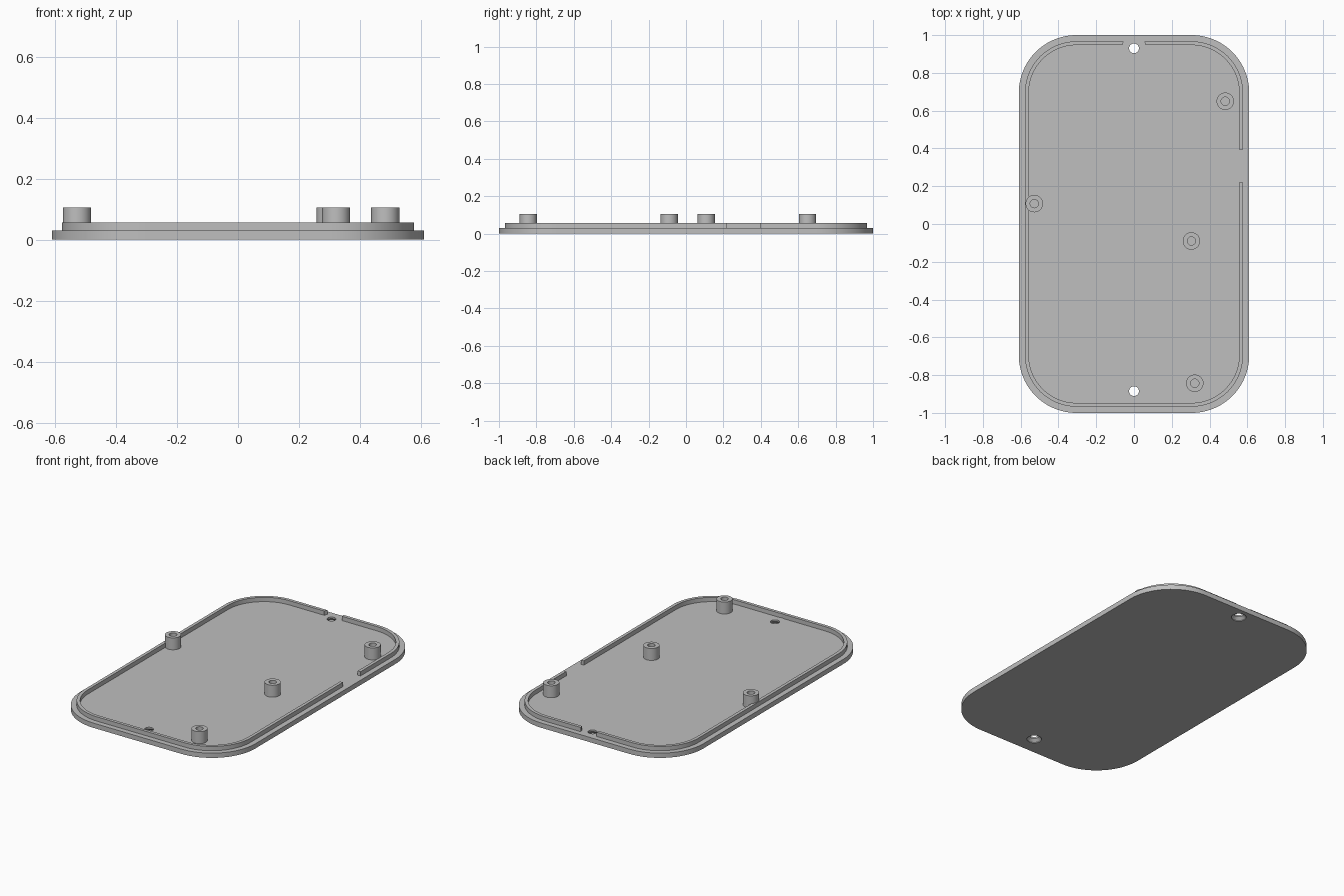
import bpy
import bmesh
import math

if "Cube" in bpy.data.objects:
    bpy.data.objects.remove(bpy.data.objects["Cube"], do_unlink=True)

# Single flat plastic colour
grey = bpy.data.materials.new("grey_plastic")
grey.use_nodes = True
COLOUR = (0.52, 0.52, 0.52, 1)
grey.diffuse_color = COLOUR
grey.node_tree.nodes["Principled BSDF"].inputs["Base Color"].default_value = COLOUR

FLOOR, LIP_TOP, BOSS_TOP = 0.03, 0.057, 0.105
HALF_X, HALF_Y, RADIUS = 0.61, 1.0, 0.305


def new_object(name, bm):
    bmesh.ops.recalc_face_normals(bm, faces=bm.faces)
    mesh = bpy.data.meshes.new(name)
    bm.to_mesh(mesh)
    bm.free()
    mesh.materials.append(grey)
    obj = bpy.data.objects.new(name, mesh)
    bpy.context.collection.objects.link(obj)
    return obj


def rounded_slab(name, inset, z0, z1, segments=24):
    """Rounded rectangle, inset from the plate's outline, from z0 to z1."""
    r = RADIUS - inset
    cx, cy = HALF_X - RADIUS, HALF_Y - RADIUS
    bm = bmesh.new()
    ring = []
    for q, (sx, sy) in enumerate([(1, 1), (-1, 1), (-1, -1), (1, -1)]):
        for i in range(segments + 1):
            a = math.pi / 2 * (q + i / segments)
            ring.append(bm.verts.new((sx * cx + r * math.cos(a),
                                      sy * cy + r * math.sin(a), z0)))
    face = bm.faces.new(ring)
    extruded = bmesh.ops.extrude_face_region(bm, geom=[face])
    top = [v for v in extruded["geom"] if isinstance(v, bmesh.types.BMVert)]
    bmesh.ops.translate(bm, verts=top, vec=(0, 0, z1 - z0))
    return new_object(name, bm)


def lathe(name, profile, x, y, closed=False, steps=40):
    """Spin (radius, z) points round a vertical axis at x, y."""
    bm = bmesh.new()
    rings = []
    for r, z in profile:
        rings.append([bm.verts.new((x + r * math.cos(2 * math.pi * i / steps),
                                    y + r * math.sin(2 * math.pi * i / steps), z))
                      for i in range(steps)])
    pairs = list(zip(rings, rings[1:]))
    if closed:
        pairs.append((rings[-1], rings[0]))
    else:
        bm.faces.new(rings[0])
        bm.faces.new(rings[-1])
    for a, b in pairs:
        for i in range(steps):
            j = (i + 1) % steps
            bm.faces.new((a[i], a[j], b[j], b[i]))
    return new_object(name, bm)


def box(name, x0, x1, y0, y1, z0, z1):
    bm = bmesh.new()
    bmesh.ops.create_cube(bm, size=1)
    bmesh.ops.scale(bm, verts=bm.verts, vec=(x1 - x0, y1 - y0, z1 - z0))
    bmesh.ops.translate(bm, verts=bm.verts,
                        vec=((x0 + x1) / 2, (y0 + y1) / 2, (z0 + z1) / 2))
    return new_object(name, bm)


def cut(target, cutters):
    """Subtract each cutter, apply, and discard the cutters."""
    bpy.context.view_layer.objects.active = target
    for cutter in cutters:
        cutter.hide_render = True
        mod = target.modifiers.new("cut", 'BOOLEAN')
        mod.operation = 'DIFFERENCE'
        mod.solver = 'EXACT'
        mod.object = cutter
        bpy.ops.object.modifier_apply(modifier=mod.name)
        bpy.data.objects.remove(cutter, do_unlink=True)


SCREWS = [(0, 0.93), (0, -0.885)]

# Base plate with two screw holes, countersunk from below
plate = rounded_slab("base_plate", 0, 0, FLOOR)
cut(plate, [lathe("screw_cutter",
                  [(0.0425, -0.01), (0.0425, 0.004), (0.026, 0.02), (0.026, 0.05)], x, y)
            for x, y in SCREWS])

# Raised locating lip, open at the side slot and around the screw holes
lip = rounded_slab("locating_lip", 0.033, FLOOR, LIP_TOP)
cut(lip, [rounded_slab("lip_inner_cutter", 0.053, FLOOR - 0.02, LIP_TOP + 0.02),
          box("side_slot_cutter", 0.5, 0.7, 0.22, 0.395, 0.0, 0.1)]
    + [lathe("screw_clearance_cutter", [(0.065, 0.0), (0.065, 0.1)], x, y)
       for x, y in SCREWS])

# Hollow mounting bosses
bosses = []
for name, x, y in [("boss_back_left", 0.483, 0.65), ("boss_right", -0.528, 0.108),
                   ("boss_middle", 0.304, -0.09), ("boss_front_left", 0.322, -0.843)]:
    bosses.append(lathe(name, [(0.046, FLOOR), (0.046, BOSS_TOP),
                               (0.022, BOSS_TOP), (0.022, FLOOR)], x, y, closed=True))

# Smooth the round walls, keep the edges crisp
bpy.ops.object.select_all(action='DESELECT')
for obj in [plate, lip] + bosses:
    obj.select_set(True)
bpy.context.view_layer.objects.active = plate
bpy.ops.object.shade_smooth_by_angle(angle=math.radians(30))
